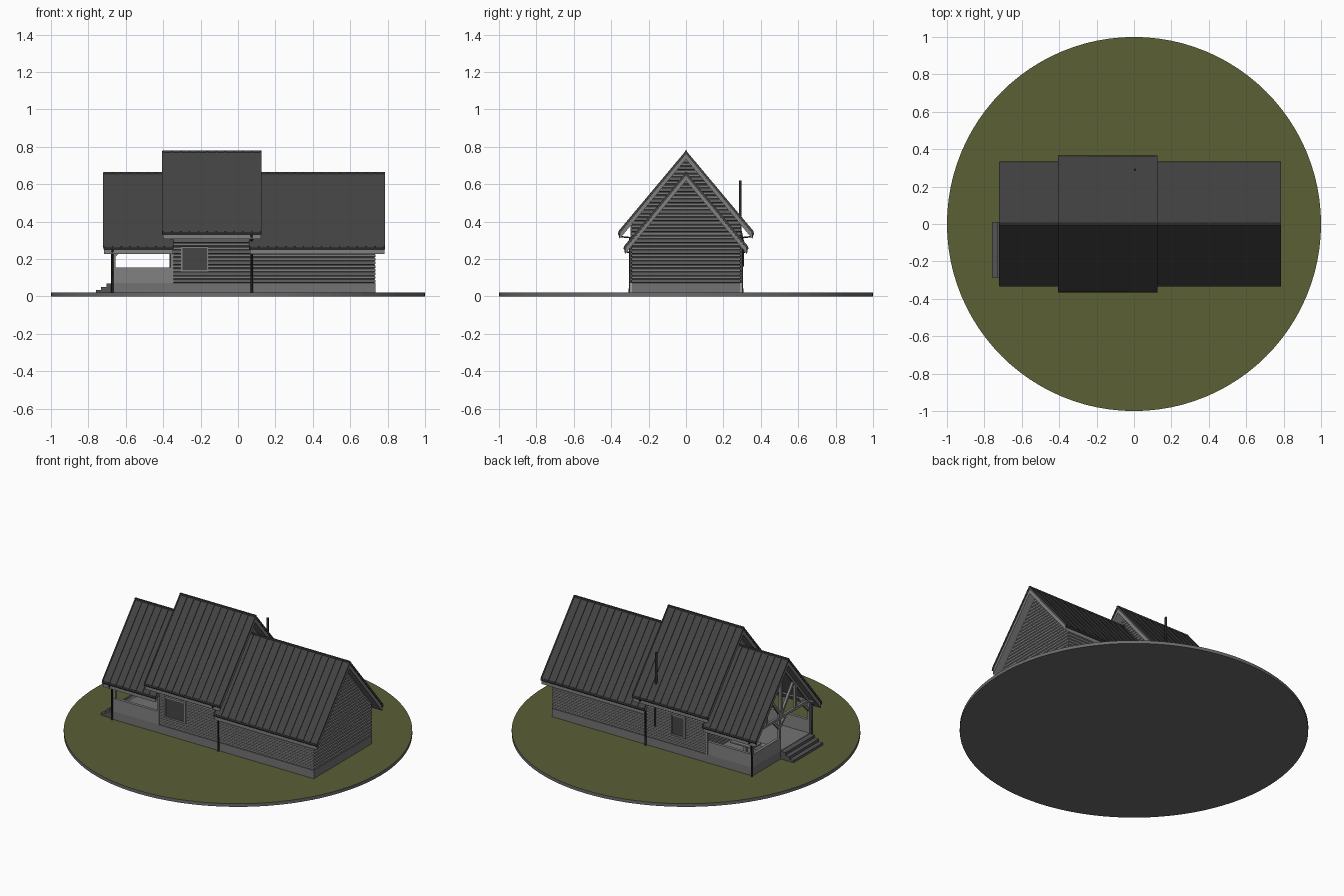
import bpy, bmesh, math
from mathutils import Vector, Matrix

if "Cube" in bpy.data.objects:
    bpy.data.objects.remove(bpy.data.objects["Cube"])

def mat(name, c):
    m = bpy.data.materials.new(name)
    m.diffuse_color = (*c, 1)
    m.use_nodes = True
    m.node_tree.nodes["Principled BSDF"].inputs["Base Color"].default_value = m.diffuse_color
    return m

GRASS = mat("grass green", (0.105, 0.115, 0.036))
EARTH = mat("base grey", (0.15, 0.15, 0.15))
ROOF = mat("roof charcoal", (0.055, 0.055, 0.055))
WALL = mat("siding grey", (0.2, 0.2, 0.2))
STONE = mat("plinth grey", (0.17, 0.17, 0.17))
WOOD = mat("timber grey", (0.22, 0.22, 0.22))
PIPE = mat("pipe dark", (0.025, 0.025, 0.025))
GLASS = mat("glass dark", (0.06, 0.06, 0.06))
TREAD = mat("step grey", (0.09, 0.09, 0.09))

def finish(name, bm, *mats):
    bmesh.ops.recalc_face_normals(bm, faces=bm.faces)
    me = bpy.data.meshes.new(name)
    bm.to_mesh(me)
    bm.free()
    for m in mats:
        me.materials.append(m)
    ob = bpy.data.objects.new(name, me)
    bpy.context.collection.objects.link(ob)
    return ob

def boxes(name, m, spans):
    """Axis-aligned boxes given as (x0, x1, y0, y1, z0, z1)."""
    bm = bmesh.new()
    for x0, x1, y0, y1, z0, z1 in spans:
        mx = Matrix.Translation(((x0+x1)/2, (y0+y1)/2, (z0+z1)/2)) @ Matrix.Diagonal((x1-x0, y1-y0, z1-z0, 1))
        bmesh.ops.create_cube(bm, size=1, matrix=mx)
    return finish(name, bm, m)

def beams(name, m, pairs, w=0.016):
    """Square bars running from point to point."""
    bm = bmesh.new()
    for a, b in pairs:
        a, b = Vector(a), Vector(b)
        d = b - a
        rot = d.to_track_quat('Z', 'X').to_matrix().to_4x4()
        bmesh.ops.create_cube(bm, size=1, matrix=Matrix.Translation((a+b)/2) @ rot @ Matrix.Diagonal((w, w, d.length, 1)))
    return finish(name, bm, m)

def pipe(name, pts, r):
    cu = bpy.data.curves.new(name, 'CURVE')
    cu.dimensions = '3D'
    cu.bevel_depth, cu.bevel_resolution, cu.use_fill_caps = r, 1, True
    sp = cu.splines.new('POLY')
    sp.points.add(len(pts) - 1)
    for p, c in zip(sp.points, pts):
        p.co = (*c, 1)
    cu.materials.append(PIPE)
    bpy.context.collection.objects.link(bpy.data.objects.new(name, cu))

def chevron(name, m, x0, x1, apex, w, eave, top, bottom):
    """Gable roof layer between two vertical offsets below the roof surface."""
    prof = [(-w, eave-top), (0, apex-top), (w, eave-top), (w, eave-bottom), (0, apex-bottom), (-w, eave-bottom)]
    bm = bmesh.new()
    a, b = ([bm.verts.new((x, y, z)) for y, z in prof] for x in (x0, x1))
    for i in range(6):
        j = (i + 1) % 6
        bm.faces.new((a[i], a[j], b[j], b[i]))
    for r in (a, b):
        bm.faces.new((r[0], r[1], r[4], r[5]))
        bm.faces.new((r[1], r[2], r[3], r[4]))
    return finish(name, bm, m)

def roof(tag, x0, x1, apex, w, eave):
    chevron(tag + "_roof_cover", ROOF, x0, x1, apex, w, eave, 0, 0.014)
    chevron(tag + "_roof_soffit", WOOD, x0 + 0.003, x1 - 0.003, apex, w - 0.004, eave + 0.004, 0.014, 0.042)
    # standing seams and ridge cap
    n = round((x1 - x0) / 0.047)
    xs = [x0 + 0.003 + (x1 - x0 - 0.006) * i / n for i in range(n + 1)]
    beams(tag + "_roof_seams", ROOF, [((x, 0, apex), (x, s*w, eave)) for x in xs for s in (-1, 1)], 0.007)
    beams(tag + "_ridge_cap", ROOF, [((x0, 0, apex), (x1, 0, apex))], 0.01)
    for s in (-1, 1):
        pipe(tag + "_gutter", [(x0, s*(w-0.003), eave-0.008), (x1, s*(w-0.003), eave-0.008)], 0.008)

def siding_body(name, x0, x1, w, z0, apex, slope, pitch=0.0195):
    """Walls and gables as stacked boards with a groove between courses."""
    bm = bmesh.new()
    rings, z = [], z0
    while z < apex - 0.045:
        for f, d in ((0, 0.006), (0.22, 0), (0.8, 0), (0.999, 0.006)):
            zz = z + f * pitch
            h = max(min(w, (apex - 0.02 - zz) / slope) - d, 0.004)
            rings.append([bm.verts.new((x, y, zz)) for x, y in
                          ((x0+d, -h), (x1-d, -h), (x1-d, h), (x0+d, h))])
        z += pitch
    for a, b in zip(rings, rings[1:]):
        for i in range(4):
            j = (i + 1) % 4
            bm.faces.new((a[i], a[j], b[j], b[i]))
    bm.faces.new(rings[0])
    bm.faces.new(rings[-1])
    return finish(name, bm, WALL)

# ground disc: green top, grey rim and underside
bm = bmesh.new()
bmesh.ops.create_cone(bm, cap_ends=True, segments=96, radius1=1, radius2=1, depth=0.02,
                      matrix=Matrix.Translation((0, 0, 0.01)))
bm.normal_update()
for f in bm.faces:
    f.material_index = 0 if f.normal.z > 0.5 else 1
finish("ground_disc", bm, GRASS, EARTH)

# plinth and walls
boxes("plinth", STONE, [(-0.67, 0.735, -0.292, 0.292, 0.018, 0.072)])
siding_body("long_wing_walls", 0.05, 0.735, 0.292, 0.072, 0.66, 1.197)
siding_body("middle_walls", -0.355, 0.07, 0.294, 0.072, 0.775, 1.194)
boxes("corner_trim", WOOD, [(-0.36, -0.345, min(s*0.285, s*0.298), max(s*0.285, s*0.298), 0.072, 0.38) for s in (-1, 1)])

# roofs
roof("wing", 0.06, 0.785, 0.66, 0.33, 0.265)
roof("porch", -0.72, -0.345, 0.66, 0.33, 0.265)
roof("middle", -0.405, 0.125, 0.775, 0.36, 0.345)

# downpipes and flue
for s in (-1, 1):
    for x, w, z in ((0.073, 0.355, 0.335), (-0.672, 0.325, 0.255)):
        pipe("downpipe", [(x, s*w, z), (x, s*w, z-0.015), (x, s*0.301, z-0.02), (x, s*0.301, 0.02)], 0.006)
pipe("flue", [(0.005, 0.303, 0.16), (0.005, 0.303, 0.3), (0.005, 0.29, 0.36), (0.005, 0.29, 0.62)], 0.007)

# porch low walls, top rails and posts
X = -0.662
boxes("porch_low_walls", WOOD, [
    (-0.67, -0.355, -0.292, -0.28, 0.072, 0.15), (-0.67, -0.355, 0.28, 0.292, 0.072, 0.15),
    (-0.67, -0.658, 0.01, 0.292, 0.072, 0.15)])
boxes("porch_rails", WOOD, [
    (-0.672, -0.355, -0.295, -0.277, 0.148, 0.156), (-0.672, -0.355, 0.277, 0.295, 0.148, 0.156),
    (-0.673, -0.655, 0.01, 0.295, 0.148, 0.156)])
boxes("porch_posts", WOOD, [(-0.67, -0.654, y-0.008, y+0.008, 0.072, 0.31) for y in (-0.284, 0.015, 0.284)])
# gable truss, eave plates and braces
truss = [((X, -0.29, 0.28), (X, 0.29, 0.28)), ((X, 0, 0.28), (X, 0, 0.63))]
for s in (-1, 1):
    truss += [((X, 0, 0.29), (X, s*0.13, 0.46)), ((X, s*0.145, 0.28), (X, s*0.145, 0.45)),
              ((X, 0, 0.61), (X, s*0.29, 0.262)),
              ((X, s*0.284, 0.215), (X, s*0.22, 0.28)), ((X, 0.015, 0.215), (X, 0.015+s*0.065, 0.28)),
              ((-0.70, s*0.284, 0.28), (-0.355, s*0.284, 0.28)),
              ((X, s*0.284, 0.215), (X+0.06, s*0.284, 0.278))]
beams("porch_truss", WOOD, truss, 0.015)

# porch steps
boxes("steps", TREAD, [(-0.76 + 0.028*i, -0.67, -0.285, 0.01, 0.018 + 0.017*i, 0.035 + 0.017*i) for i in range(3)])

# porch table and benches
boxes("porch_table", WOOD, [(-0.60, -0.44, 0.1, 0.19, 0.13, 0.138), (-0.53, -0.51, 0.135, 0.155, 0.072, 0.13)])
boxes("porch_benches", WOOD, [(-0.61, -0.43, y-0.02, y+0.02, 0.072, 0.105) for y in (0.06, 0.235)])

# windows: frame bars around a glass plate
def window(name, x0, x1, z0, z1, s):
    y0, y1 = sorted((s*0.285, s*0.302))
    t = 0.01
    boxes(name + "_frame", WOOD, [(x0, x1, y0, y1, z0, z0+t), (x0, x1, y0, y1, z1-t, z1),
                                  (x0, x0+t, y0, y1, z0, z1), (x1-t, x1, y0, y1, z0, z1)])
    g0, g1 = sorted((s*0.289, s*0.297))
    boxes(name + "_glass", GLASS, [(x0+t, x1-t, g0, g1, z0+t, z1-t)])

window("front_window", -0.308, -0.157, 0.132, 0.268, -1)
window("back_window", -0.205, -0.105, 0.132, 0.268, 1)

# entrance door on the porch
boxes("door_frame", WOOD, [(-0.362, -0.35, -0.17, -0.03, 0.072, 0.275)])
boxes("door", GLASS, [(-0.366, -0.358, -0.158, -0.042, 0.074, 0.263)])
